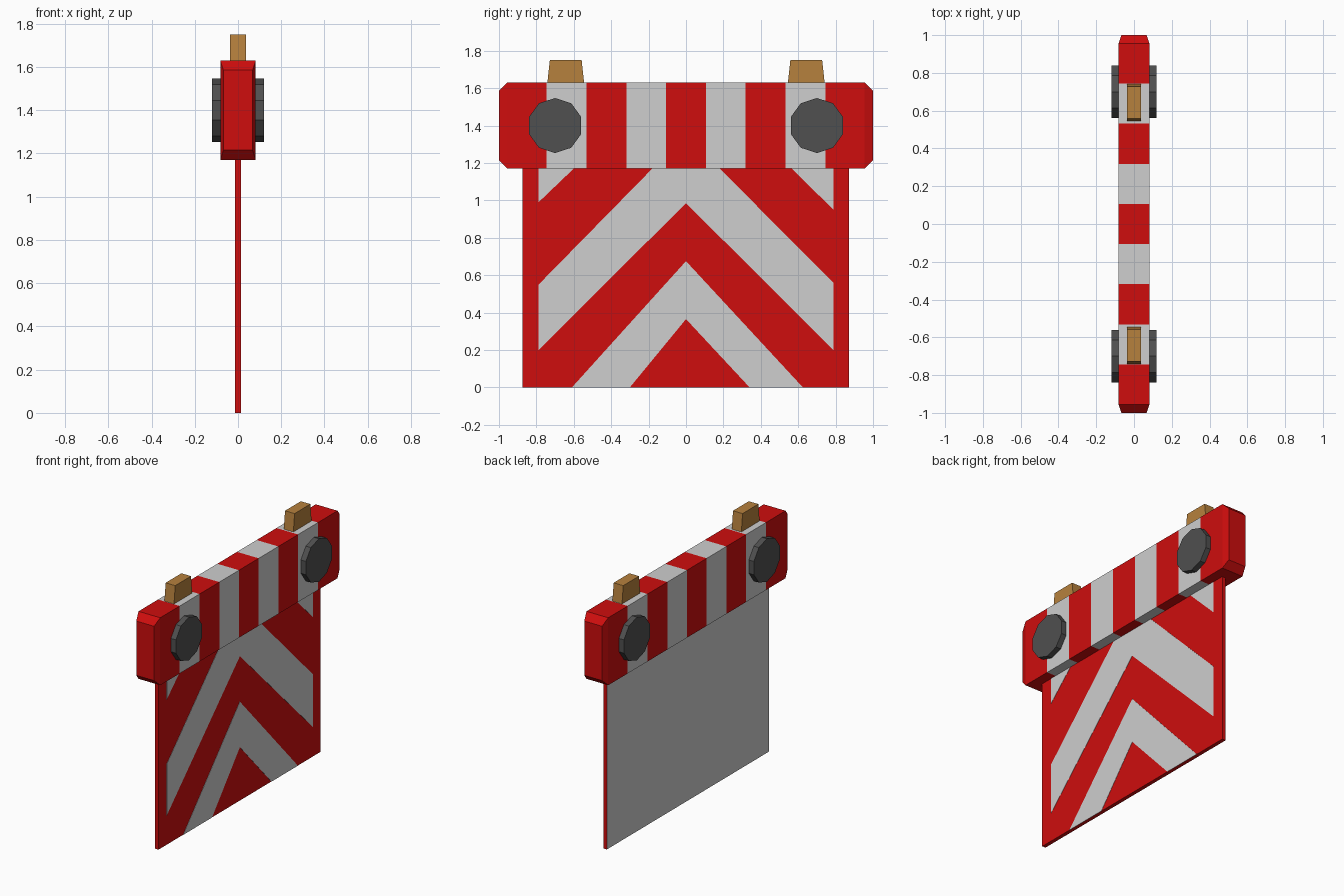
import bpy
import bmesh
import math
from mathutils import Matrix

cube = bpy.data.objects.get("Cube")
if cube:
    bpy.data.objects.remove(cube, do_unlink=True)


def material(name, rgb):
    mat = bpy.data.materials.new(name)
    mat.use_nodes = True
    mat.diffuse_color = (*rgb, 1)
    mat.node_tree.nodes["Principled BSDF"].inputs["Base Color"].default_value = (*rgb, 1)
    return mat


RED = material("signal red", (0.62, 0.004, 0.004))
WHITE = material("reflective white", (0.62, 0.62, 0.62))
GREY = material("lamp dark grey", (0.08, 0.08, 0.08))
AMBER = material("beacon amber", (0.47, 0.22, 0.047))


def finish(bm, name, *mats):
    bmesh.ops.recalc_face_normals(bm, faces=bm.faces)
    mesh = bpy.data.meshes.new(name)
    bm.to_mesh(mesh)
    bm.free()
    for mat in mats:
        mesh.materials.append(mat)
    obj = bpy.data.objects.new(name, mesh)
    bpy.context.collection.objects.link(obj)
    return obj


def prism(name, outline, x0, x1, mat):
    """Extrude a (y, z) outline along x."""
    bm = bmesh.new()
    face = bm.faces.new([bm.verts.new((x0, y, z)) for y, z in outline])
    moved = bmesh.ops.extrude_face_region(bm, geom=[face])["geom"]
    verts = [v for v in moved if isinstance(v, bmesh.types.BMVert)]
    bmesh.ops.translate(bm, verts=verts, vec=(x1 - x0, 0, 0))
    return finish(bm, name, mat)


# Warning board: red with a white rear face
BAR_LOW, BAR_HIGH = 1.17, 1.63
board = prism("warning_board",
              [(-0.875, 0), (0.872, 0), (0.872, BAR_LOW), (-0.875, BAR_LOW)],
              -0.013, 0.013, RED)
board.data.materials.append(WHITE)
for poly in board.data.polygons:
    poly.material_index = int(poly.normal.x < -0.5)

# Chevron markings on the +x face
EDGE = 0.788
markings = {
    "lower_chevron": [(-0.61, 0), (-0.30, 0), (0, 0.365), (0.34, 0),
                      (0.625, 0), (0, 0.675)],
    "upper_chevron": [(-EDGE, 0.20), (0, 0.985), (EDGE, 0.20), (EDGE, 0.56),
                      (0.18, BAR_LOW), (-0.18, BAR_LOW), (-EDGE, 0.55)],
    "corner_marking_rear": [(EDGE, 0.95), (EDGE, BAR_LOW), (0.565, BAR_LOW)],
    "corner_marking_front": [(-EDGE, 0.99), (-0.60, BAR_LOW), (-EDGE, BAR_LOW)],
}
for name, outline in markings.items():
    prism(name, outline, 0.0125, 0.0145, WHITE)

# Striped light bar lofted along y, with tapered ends
half = [0.106, 0.318, 0.531, 0.745, 0.955, 1.0]
stations = [-y for y in reversed(half)] + half
mid_z, half_z = (BAR_LOW + BAR_HIGH) / 2, (BAR_HIGH - BAR_LOW) / 2
bm = bmesh.new()
rings = []
for y in stations:
    tip = abs(y) == 1.0
    hx, hz = (0.067, half_z - 0.045) if tip else (0.082, half_z)
    rings.append([bm.verts.new((sx * hx, y, mid_z + sz * hz))
                  for sx, sz in ((-1, -1), (1, -1), (1, 1), (-1, 1))])
for i, (a, b) in enumerate(zip(rings, rings[1:])):
    is_white = 2 <= i <= 8 and i % 2 == 0
    for k in range(4):
        n = (k + 1) % 4
        bm.faces.new((a[k], a[n], b[n], b[k])).material_index = int(is_white)
bm.faces.new(rings[0])
bm.faces.new(rings[-1])
finish(bm, "striped_light_bar", RED, WHITE)

# Ten-sided lamps on both faces and amber beacons on top
for side, end in ((-1, "front"), (1, "rear")):
    for face, label in ((-1, "right"), (1, "left")):
        bm = bmesh.new()
        bmesh.ops.create_cone(bm, cap_ends=True, segments=10,
                              radius1=0.147, radius2=0.147, depth=0.045)
        turn = Matrix.Rotation(math.pi / 2, 4, "Y") @ Matrix.Rotation(math.pi / 2, 4, "Z")
        bmesh.ops.transform(bm, matrix=turn, verts=bm.verts)
        bmesh.ops.translate(bm, verts=bm.verts, vec=(face * 0.0975, side * 0.70, 1.40))
        finish(bm, f"lamp_{end}_{label}", GREY)
    y = side * 0.643
    prism(f"beacon_{end}",
          [(y - 0.098, BAR_HIGH), (y + 0.098, BAR_HIGH), (y + 0.085, 1.75), (y - 0.085, 1.75)],
          -0.036, 0.036, AMBER)
